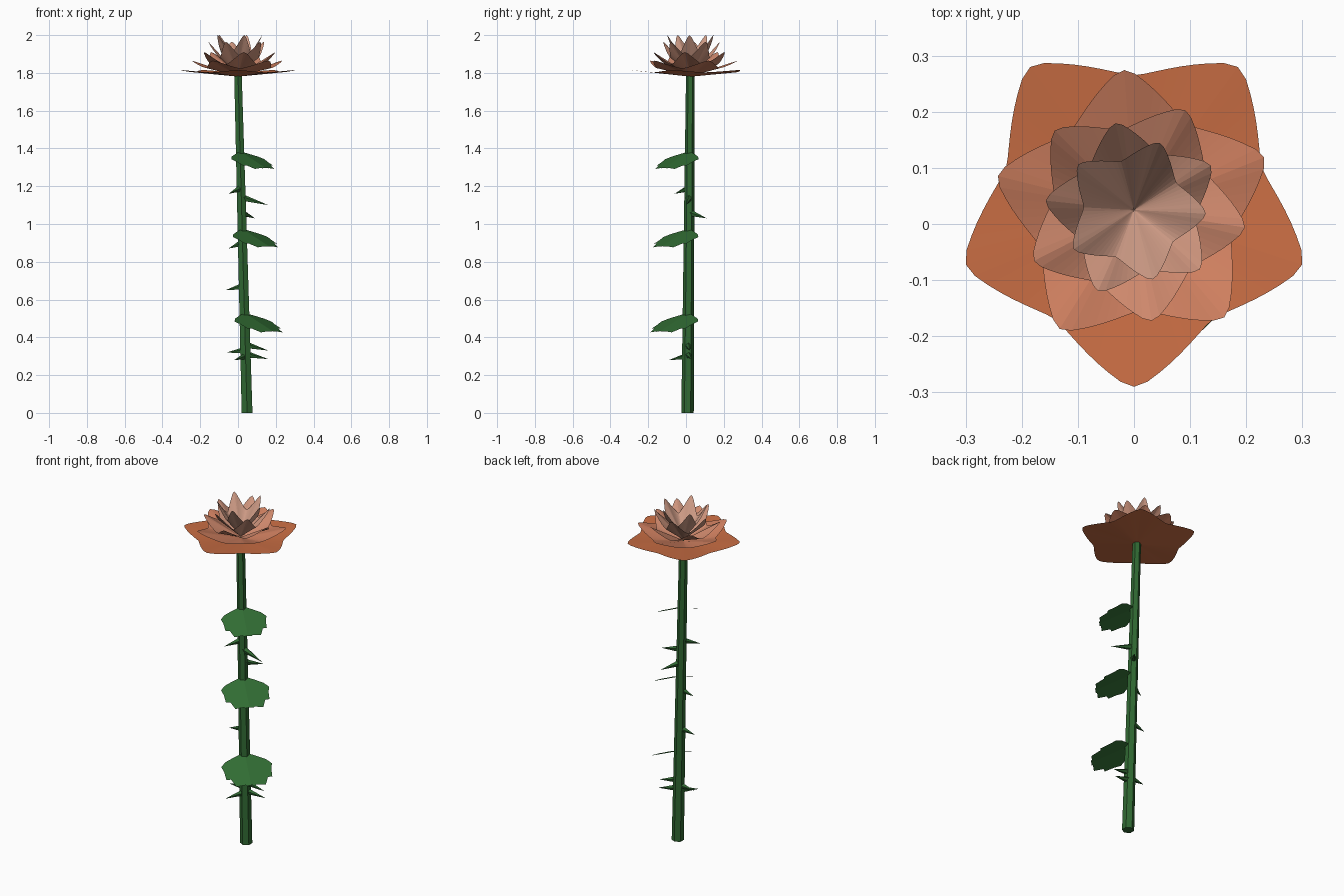
import bpy, bmesh, math
from mathutils import Vector

cube = bpy.data.objects.get("Cube")
if cube:
    bpy.data.objects.remove(cube, do_unlink=True)


def material(name, srgb):
    m = bpy.data.materials.new(name)
    col = [((c / 255 + 0.055) / 1.055) ** 2.4 for c in srgb] + [1]
    m.use_nodes = True
    m.diffuse_color = col
    m.node_tree.nodes["Principled BSDF"].inputs["Base Color"].default_value = col
    return m


def finish(name, bm, mat):
    me = bpy.data.meshes.new(name)
    bm.to_mesh(me)
    bm.free()
    me.materials.append(mat)
    ob = bpy.data.objects.new(name, me)
    bpy.context.collection.objects.link(ob)
    return ob


def spike(name, base, tip, r_base, r_tip, sides, mat):
    """Tapered prism between two points with level end rings."""
    bm = bmesh.new()
    rings = []
    for centre, r in ((base, r_base), (tip, r_tip)):
        rings.append([bm.verts.new((centre[0] + r * math.sin(2 * math.pi * i / sides),
                                    centre[1] + r * math.cos(2 * math.pi * i / sides),
                                    centre[2])) for i in range(sides)])
    for i in range(sides):
        j = (i + 1) % sides
        bm.faces.new((rings[0][j], rings[0][i], rings[1][i], rings[1][j]))
    bm.faces.new(rings[0])
    bm.faces.new(rings[1][::-1])
    return finish(name, bm, mat)


green = material("stem green", (48, 104, 50))
leaf_green = material("leaf green", (50, 110, 52))

# Leaning six-sided stem
STEM_BASE, STEM_TOP = Vector((0.048, 0.008, 0)), Vector((0, 0.023, 1.785))


def stem_at(z):
    return STEM_BASE.lerp(STEM_TOP, z / STEM_TOP.z)


spike("stem", STEM_BASE, STEM_TOP, 0.033, 0.023, 6, green)

# Thorns: root height and tip position
thorns = [(1.19, (-0.05, -0.06, 1.16)), (1.14, (0.16, 0.0, 1.10)), (1.06, (0.09, 0.11, 1.03)),
          (0.90, (-0.05, 0.0, 0.87)), (0.67, (-0.065, 0.01, 0.65)), (0.36, (0.16, 0.02, 0.33)),
          (0.33, (-0.06, 0.01, 0.32)), (0.31, (0.16, 0.03, 0.285)), (0.30, (-0.02, -0.09, 0.28))]
for n, (z, tip) in enumerate(thorns):
    tip = Vector(tip)
    root = stem_at(z)
    axis = tip - root
    bm = bmesh.new()
    bmesh.ops.create_cone(bm, cap_ends=True, segments=5, radius1=0.02, radius2=0,
                          depth=axis.length)
    bmesh.ops.rotate(bm, verts=bm.verts, matrix=axis.to_track_quat('Z', 'Y').to_matrix())
    bmesh.ops.translate(bm, verts=bm.verts, vec=(root + tip) / 2)
    finish("thorn_%d" % (n + 1), bm, green)

# Drooping leaves: half outline as (outward, sideways), mirrored about the midrib
half = [(0.02, 0.06), (0.04, 0.11), (0.065, 0.138), (0.10, 0.128), (0.15, 0.125),
        (0.155, 0.10), (0.205, 0.08), (0.185, 0.04), (0.212, 0.025)]
OUT, SIDE = Vector((1, -1, 0)).normalized(), Vector((1, 1, 0)).normalized()
for n, (top, scale) in enumerate([(1.385, 0.9), (0.975, 0.95), (0.53, 1.0)]):
    bm = bmesh.new()
    origin = stem_at(top)
    origin.z = top

    def leaf_vert(u, w):
        drop = 0.46 * u + 0.12 * abs(w)
        p = origin + scale * (OUT * u + SIDE * w)
        return bm.verts.new((p.x, p.y, top - scale * drop))

    rib = [leaf_vert(u, 0) for u in [0] + [p[0] for p in half]]
    for s in (-1, 1):
        edge = [rib[0]] + [leaf_vert(u, s * w) for u, w in half]
        bm.faces.new((rib[0], edge[1], rib[1])[::-s])
        for i in range(1, len(half)):
            bm.faces.new((rib[i], edge[i], edge[i + 1], rib[i + 1])[::-s])
    finish("leaf_%d" % (n + 1), bm, leaf_green)

# Petal whorls: five-pointed fans, steeper and smaller towards the heart
# tip radius, valley radius, tip z, valley z, heart z, first tip angle, colour
whorls = [
    (0.315, 0.240, 1.815, 1.803, 1.780, -90, ("outer petal orange", (202, 110, 68))),
    (0.250, 0.180, 1.865, 1.825, 1.784, 22, ("second petal coral", (208, 128, 96))),
    (0.200, 0.145, 1.910, 1.845, 1.788, -9, ("third petal salmon", (206, 136, 108))),
    (0.158, 0.110, 1.965, 1.880, 1.792, 30, ("fourth petal pink", (208, 150, 126))),
    (0.128, 0.090, 2.000, 1.910, 1.796, -3, ("inner petal blush", (210, 158, 136))),
]
STEPS = 16
for n, (rt, rv, zt, zv, zc, start, colour) in enumerate(whorls):
    bm = bmesh.new()
    heart = bm.verts.new((0, 0.025, zc))
    rim = []
    for i in range(5 * STEPS):
        t = abs((i % STEPS) / STEPS * 2 - 1)          # 1 at tip, 0 at valley
        f = min(1, (1.06 * t) ** 1.5)
        a = math.radians(start) + 2 * math.pi * i / (5 * STEPS)
        r = rv + (rt - rv) * f
        rim.append(bm.verts.new((r * math.cos(a), 0.025 + r * math.sin(a), zv + (zt - zv) * f)))
    for i, v in enumerate(rim):
        bm.faces.new((heart, v, rim[(i + 1) % len(rim)]))
    finish("petal_whorl_%d" % (n + 1), bm, material(*colour))
